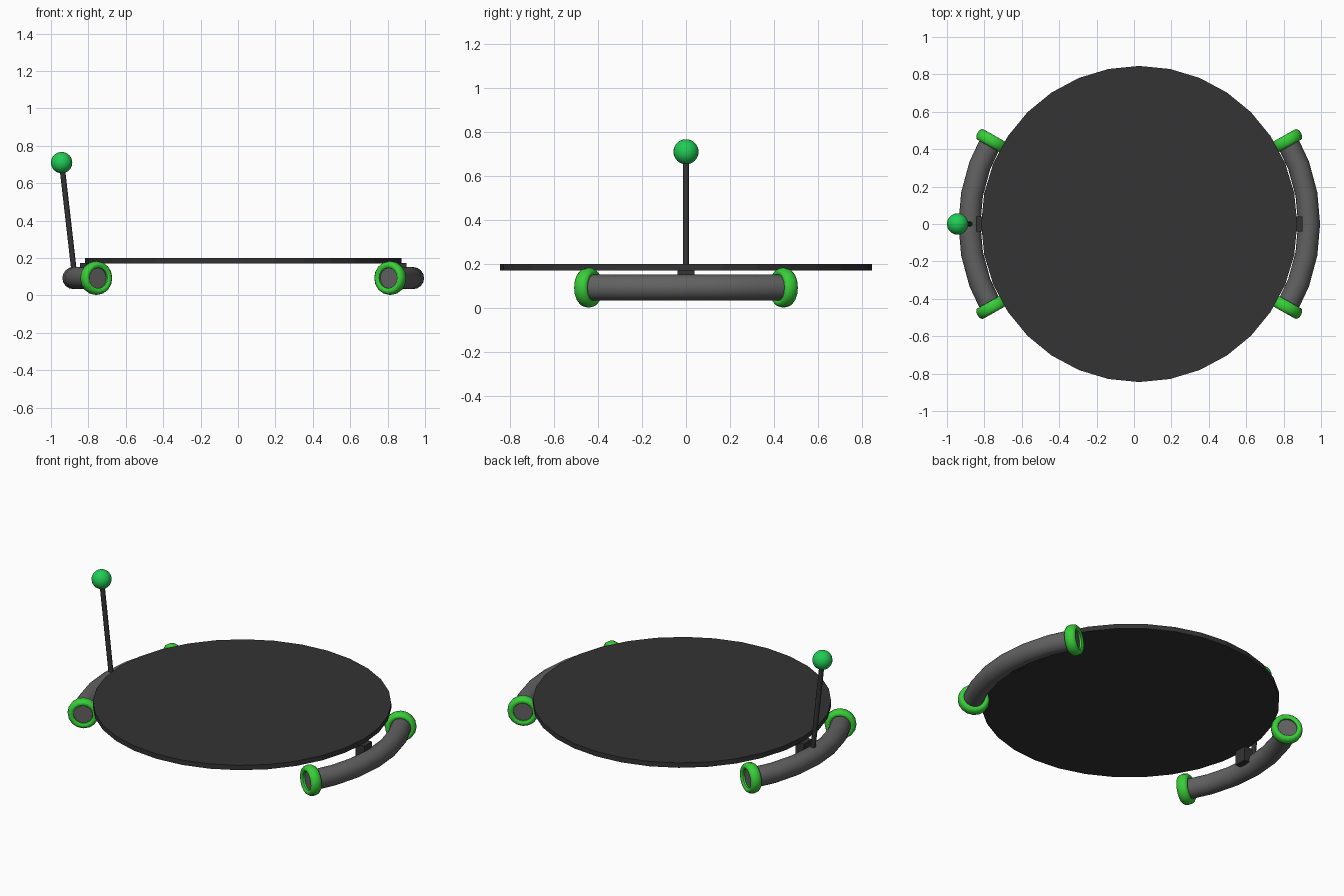
import bpy, bmesh
from math import sin, cos, pi, radians
from mathutils import Vector, Matrix

if "Cube" in bpy.data.objects:
    bpy.data.objects.remove(bpy.data.objects["Cube"])

CX = 0.028      # centre of the round deck
ARC = 0.908     # radius of the runner arcs
ZC = 0.093      # height of the runners


def mat(name, r, g, b):
    m = bpy.data.materials.new(name)
    m.diffuse_color = (r, g, b, 1)
    m.use_nodes = True
    m.node_tree.nodes["Principled BSDF"].inputs["Base Color"].default_value = m.diffuse_color
    return m


DARK = mat("dark", 0.033, 0.033, 0.033)
GREY = mat("grey", 0.12, 0.12, 0.12)
GREEN = mat("green", 0.04, 0.62, 0.04)
BALL = mat("ball_green", 0.015, 0.6, 0.09)


def finish(bm, name, material, smooth=None):
    bmesh.ops.recalc_face_normals(bm, faces=bm.faces)
    me = bpy.data.meshes.new(name)
    bm.to_mesh(me)
    bm.free()
    me.materials.append(material)
    ob = bpy.data.objects.new(name, me)
    bpy.context.collection.objects.link(ob)
    if smooth:
        bpy.context.view_layer.objects.active = ob
        ob.select_set(True)
        bpy.ops.object.shade_smooth_by_angle(angle=radians(smooth))
        ob.select_set(False)
    return ob


def skin(bm, loops, closed=False):
    """Bridge equal point loops with quads; cap the ends if open."""
    rows = [[bm.verts.new(p) for p in lp] for lp in loops]
    n = len(rows[0])
    pairs = list(zip(rows, rows[1:])) + ([(rows[-1], rows[0])] if closed else [])
    for a, b in pairs:
        for i in range(n):
            bm.faces.new((a[i], a[(i + 1) % n], b[(i + 1) % n], b[i]))
    if not closed:
        bm.faces.new(rows[0])
        bm.faces.new(rows[-1])


def arc_frame(angle, side, r=ARC):
    """Centre, radial and tangent directions on a runner arc."""
    radial = Vector((side * cos(angle), sin(angle), 0))
    tangent = Vector((-side * sin(angle), cos(angle), 0))
    return Vector((CX, 0, ZC)) + radial * r, radial, tangent


def circle(c, u, r, n):
    return [c + u * r * cos(2 * pi * i / n) + Vector((0, 0, r * sin(2 * pi * i / n)))
            for i in range(n)]


# round deck
bm = bmesh.new()
bmesh.ops.create_cone(bm, cap_ends=True, segments=32, radius1=0.845, radius2=0.845,
                      depth=0.03, matrix=Matrix.Translation((CX, 0, 0.185)))
finish(bm, "deck", DARK)

# ring section: flat-sided rounded band, (radius, offset along the tube)
ring_profile = [(0.055, -0.024), (0.066, -0.032), (0.078, -0.031), (0.088, -0.018),
                (0.091, 0), (0.088, 0.018), (0.078, 0.031), (0.066, 0.032), (0.055, 0.024)]

for side, label in ((-1, "left"), (1, "right")):
    # curved runner tube
    bm = bmesh.new()
    loops = []
    for k in range(-3, 4):
        c, u, t = arc_frame(radians(k * 10.1), side)
        loops.append(circle(c, u, 0.059, 16))
    skin(bm, loops)
    finish(bm, label + "_runner", GREY, 40)

    # green end rings
    for end, where in ((-1, "front"), (1, "back")):
        bm = bmesh.new()
        c, u, t = arc_frame(radians(29.4 * end), side, 0.902)
        skin(bm, [circle(c + t * o, u, r, 16) for r, o in ring_profile], closed=True)
        finish(bm, f"{label}_{where}_ring", GREEN, 50)

    # bracket joining runner and deck
    bm = bmesh.new()
    bmesh.ops.create_cube(bm, size=1, matrix=Matrix.Translation((CX + side * 0.842, 0, 0.127))
                          @ Matrix.Diagonal((0.06, 0.078, 0.092, 1)))
    finish(bm, label + "_bracket", DARK)

# leaning handle rod
base, top = Vector((-0.873, 0, 0.10)), Vector((-0.943, 0, 0.71))
axis = top - base
bm = bmesh.new()
bmesh.ops.create_cone(bm, cap_ends=True, segments=12, radius1=0.0145, radius2=0.0145,
                      depth=axis.length,
                      matrix=Matrix.Translation((base + top) / 2)
                      @ axis.to_track_quat('Z', 'Y').to_matrix().to_4x4())
finish(bm, "handle_rod", DARK, 40)

# handle ball
bm = bmesh.new()
bmesh.ops.create_uvsphere(bm, u_segments=24, v_segments=16, radius=0.057,
                          matrix=Matrix.Translation(top))
finish(bm, "handle_ball", BALL, 60)
